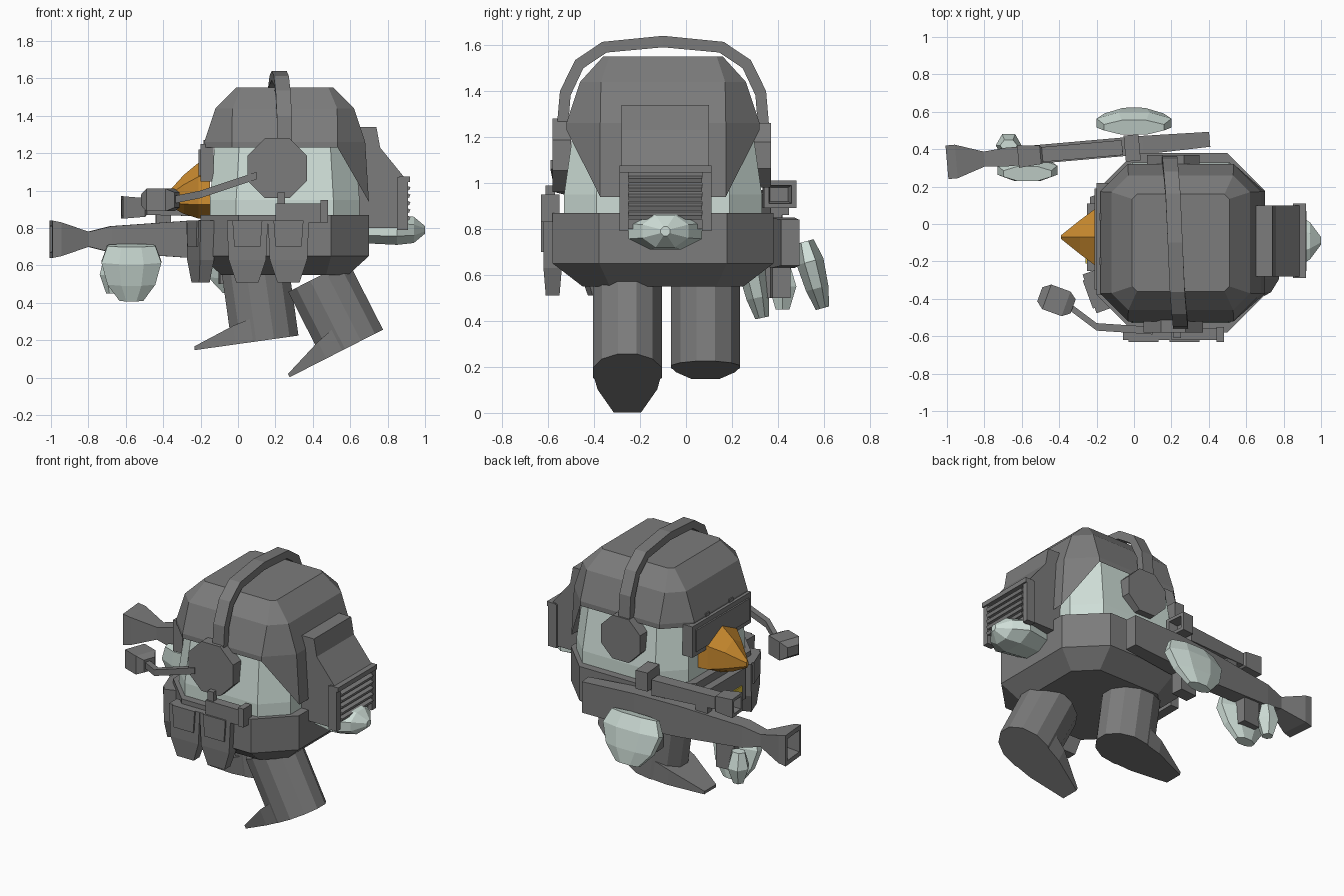
import bpy, bmesh, math
from mathutils import Matrix, Vector

cube = bpy.data.objects.get("Cube")
if cube:
    bpy.data.objects.remove(cube, do_unlink=True)


def material(name, *rgb):
    made = bpy.data.materials.new(name)
    made.use_nodes = True
    made.diffuse_color = (*rgb, 1)
    shader = made.node_tree.nodes["Principled BSDF"]
    shader.inputs["Base Color"].default_value = (*rgb, 1)
    return made


GREY = material("gear grey", 0.2, 0.2, 0.2)
PALE = material("pale feather", 0.62, 0.73, 0.68)
ORANGE = material("beak orange", 0.62, 0.27, 0.03)
YELLOW = material("badge yellow", 0.75, 0.55, 0.04)


def turn(degrees, axis):
    return Matrix.Rotation(math.radians(degrees), 4, axis)


ALONG = Matrix.Identity(4)
UPRIGHT = turn(-90, 'Y')    # a bar's length points up
SIDEWAYS = turn(90, 'Z')    # a bar's length points to the left


def loft(name, rings, mat=GREY, matrix=ALONG, start_cap=True):
    """Skin equal-sized rings of points and cap the ends."""
    bm = bmesh.new()
    rows = [[bm.verts.new(point) for point in ring] for ring in rings]
    for low, high in zip(rows, rows[1:]):
        for i in range(len(low)):
            bm.faces.new((low[i - 1], low[i], high[i], high[i - 1]))
    if start_cap:
        bm.faces.new(rows[0])
    bm.faces.new(rows[-1])
    bmesh.ops.recalc_face_normals(bm, faces=bm.faces)
    bm.transform(matrix)
    mesh = bpy.data.meshes.new(name)
    bm.to_mesh(mesh)
    bm.free()
    mesh.materials.append(mat)
    bpy.context.collection.objects.link(bpy.data.objects.new(name, mesh))


def bar(name, at, stations, sides=4, mat=GREY, pose=ALONG):
    """Many-sided bar; a station is length, half width, half height, shift."""
    rings = []
    for length, wide, high, *shift in stations:
        dy, dz = shift or (0, 0)
        ring = []
        for k in range(sides):
            angle = math.tau * (k + 0.5) / sides
            grow = 1 / math.cos(math.pi / sides)
            ring.append((length, dy + wide * grow * math.cos(angle),
                         dz + high * grow * math.sin(angle)))
        rings.append(ring)
    loft(name, rings, mat, Matrix.Translation(at) @ pose)


def box(name, at, size, mat=GREY, pose=ALONG):
    x, y, z = Vector(size) / 2
    bar(name, at, [(-x, y, z), (x, y, z)], mat=mat, pose=pose)


# Head, vest and helmet share chamfered rectangular layers
def layer(z, half_x, half_y, chamfer=0.35):
    cut = chamfer * min(half_x, half_y)
    quarter = [(half_x, half_y - cut), (half_x - cut, half_y)]
    points = quarter + [(-x, y) for x, y in reversed(quarter)]
    points += [(x, -y) for x, y in reversed(points)]
    return [Vector((x + 0.25, y - 0.1, z)) for x, y in points]


loft("head", [layer(0.8, 0.4, 0.43), layer(0.95, 0.4, 0.43), layer(1.3, 0.37, 0.38)], PALE)
loft("vest", [layer(0.55, 0.34, 0.35), layer(0.65, 0.45, 0.48, chamfer=0.45),
              layer(0.87, 0.45, 0.48, chamfer=0.45)])
rim = layer(1.23, 0.43, 0.42)
for corner in rim:
    if corner.x > 0.6:      # the back of the shell hangs lower
        corner.z = 0.94
        corner.x += 0.02
loft("helmet", [rim, layer(1.26, 0.43, 0.42), layer(1.44, 0.37, 0.36, chamfer=0.25),
                layer(1.55, 0.26, 0.26, chamfer=0.1)], start_cap=False)

# Brow visor with bolts
box("visor", (-0.165, -0.08, 1.15), (0.07, 0.6, 0.2))
box("visor_frame", (-0.175, -0.08, 1.15), (0.07, 0.54, 0.14))
for y in (-0.2, 0.04):
    box("visor_bolt", (-0.17, y, 1.25), (0.03, 0.04, 0.04))

# Beak
bar("beak", (-0.39, -0.07, 0.95),
    [(0, 0.01, 0.02), (0.1, 0.09, 0.09, 0, 0.03), (0.18, 0.15, 0.13, 0, 0.05),
     (0.24, 0.16, 0.13, 0, 0.05)], sides=6, mat=ORANGE)

# Headset: band arched over the helmet, two cups, boom and microphone
arch = []
for k in range(9):
    angle = math.pi * k / 8
    side, up = math.cos(angle), math.sin(angle)
    outer = Vector((0.22 - 0.03 * side, math.copysign(abs(side) ** 0.6, side) * 0.47 - 0.1,
                    1.15 + 0.49 * up ** 0.7))
    inner = outer - Vector((0, side, up)) * 0.05
    step = Vector((0.04, 0, 0))
    arch.append([outer - step, outer + step, inner + step, inner - step])
loft("headband", arch)
for name, y, radius in (("right_ear_cup", -0.54, 0.16), ("left_ear_cup", 0.33, 0.14)):
    bar(name, (0.21, y, 1.12), [(-0.04, radius, radius), (0.04, radius, radius)],
        sides=8, pose=SIDEWAYS)
bar("microphone_boom", (-0.4, -0.4, 0.94),
    [(0, 0.02, 0.02), (0.2, 0.02, 0.02, -0.15, 0.04), (0.5, 0.02, 0.02, -0.17, 0.14)])
bar("microphone", (-0.41, -0.41, 0.95),
    [(-0.1, 0.04, 0.03), (-0.06, 0.07, 0.06), (0.05, 0.07, 0.06), (0.09, 0.04, 0.04)],
    pose=turn(-20, 'Z'))


# Pouches, radio and chest plate
def pouch(name, x, y, heading=0):
    pose = turn(heading, 'Z') @ UPRIGHT
    bar(name, (x, y, 0.51), [(0, 0.03, 0.06), (0.12, 0.04, 0.1), (0.33, 0.04, 0.11)],
        pose=pose)
    bar(name + "_flap", (x, y, 0.7), [(0, 0.05, 0.07), (0.14, 0.05, 0.08)], pose=pose)


pouch("side_pouch_front", 0.05, -0.58)
pouch("side_pouch_rear", 0.27, -0.58)
pouch("chest_pouch", -0.2, -0.36, heading=-70)
box("radio", (0.32, -0.59, 0.88), (0.24, 0.06, 0.1))
box("radio_antenna", (0.23, -0.59, 0.94), (0.04, 0.04, 0.1))
box("radio_cap", (0.46, -0.59, 0.89), (0.04, 0.08, 0.12))
box("chest_plate", (-0.22, -0.07, 0.72), (0.06, 0.36, 0.2))
box("badge", (-0.254, -0.15, 0.67), (0.008, 0.12, 0.1), YELLOW)

# Backpack with louvres, and tail
bar("backpack", (0.6, -0.09, 0.8),
    [(height, 0.19, deep, 0, -deep) for height, deep in
     ((0, 0.14), (0.27, 0.145), (0.43, 0.08), (0.54, 0.07))], pose=UPRIGHT)
for side in (-1, 1):
    box("louvre_frame", (0.88, -0.09 + side * 0.18, 0.93), (0.06, 0.04, 0.28))
box("louvre_top", (0.89, -0.09, 1.06), (0.06, 0.4, 0.03))
for k in range(5):
    box("louvre", (0.89, -0.09, 0.86 + 0.04 * k), (0.06, 0.32, 0.02), pose=turn(20, 'Y'))
bar("tail", (0.65, -0.09, 0.79), [(0, 0.12, 0.07), (0.2, 0.16, 0.08), (0.29, 0.1, 0.07),
                                  (0.35, 0.02, 0.02)], sides=8, mat=PALE)


# Legs: tilted trouser tubes with wedge toes
def leg(name, at, tilt):
    pose = turn(-tilt, 'Y')
    bar(name, at, [(0, 0.15, 0.18), (0.41, 0.15, 0.18)], sides=12, pose=pose @ UPRIGHT)
    bar(name + "_toe", at, [(-length, wide, high, 0, high) for length, wide, high in
                            ((0, 0.15, 0.07), (0.16, 0.13, 0.05), (0.38, 0.06, 0.01))],
        pose=pose)


leg("right_leg", (0.615, -0.255, 0.175), tilt=27)
leg("left_leg", (0.145, 0.085, 0.2), tilt=8)

# Launcher with hollow muzzle, hooded sight and grips, all on one slanted line
slant = turn(5, 'Z')
bar("launcher", (-1, 0.33, 0.74),
    [(0.16, 0.02, 0.02), (0, 0.07, 0.07), (0, 0.09, 0.1), (0.05, 0.09, 0.09),
     (0.2, 0.04, 0.04), (0.32, 0.05, 0.07), (0.75, 0.05, 0.1), (1.05, 0.05, 0.11),
     (1.41, 0.04, 0.1)], pose=slant)
bar("sight", (-0.62, 0.36, 0.91),
    [(0.1, 0.03, 0.03), (0, 0.04, 0.04), (0, 0.06, 0.06), (0.12, 0.05, 0.05),
     (0.13, 0.04, 0.04), (0.56, 0.04, 0.05)], pose=slant)
bar("sight_hood", (0.03, 0.41, 0.95),
    [(-0.08, 0.07, 0.06), (0, 0.07, 0.06), (0, 0.05, 0.04), (-0.06, 0.04, 0.03)],
    pose=slant)
for x in (-0.4, -0.1):
    box("sight_mount", (x, 0.39, 0.86), (0.08, 0.05, 0.1), pose=slant)
box("front_grip", (-0.56, 0.37, 0.6), (0.12, 0.07, 0.2), pose=slant)
box("rear_grip", (-0.04, 0.41, 0.6), (0.12, 0.08, 0.2), pose=slant)


# Flippers holding the launcher
def flipper(name, at, tilt, reach):
    bar(name, at, [(height, thick, wide * reach) for height, thick, wide in
                   ((-0.15, 0.03, 0.4), (-0.06, 0.05, 0.8), (0.06, 0.06, 1), (0.15, 0.04, 0.8))],
        sides=8, mat=PALE, pose=turn(tilt, 'X') @ UPRIGHT)


flipper("front_flipper", (-0.57, 0.3, 0.56), tilt=12, reach=0.16)
flipper("rear_flipper", (0, 0.555, 0.6), tilt=15, reach=0.2)
bar("flipper_tip", (-0.67, 0.42, 0.55), [(-0.1, 0.03, 0.03), (0, 0.06, 0.06), (0.1, 0.03, 0.04)],
    sides=6, mat=PALE, pose=UPRIGHT)
